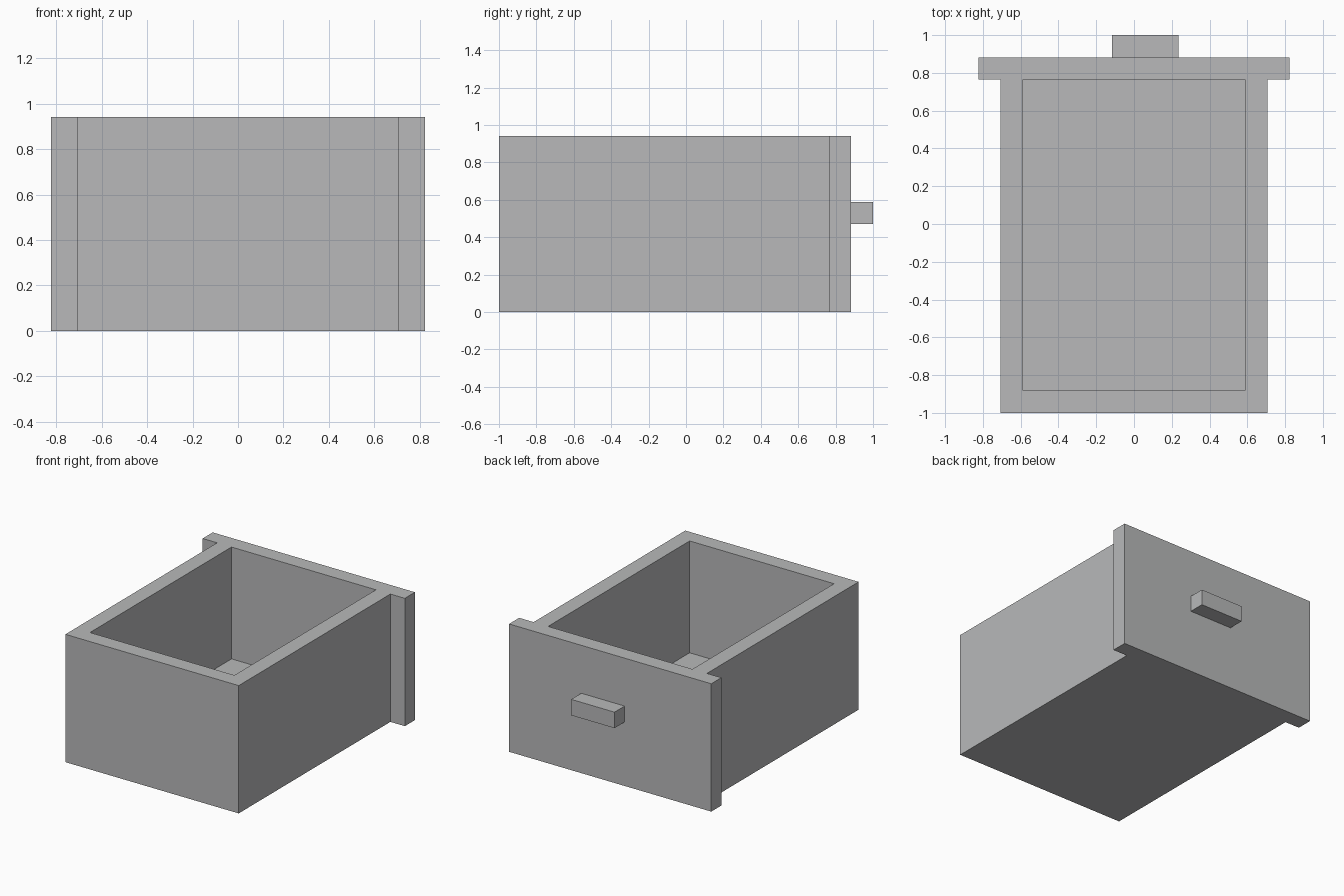
import bpy
import bmesh

cube = bpy.data.objects.get("Cube")
if cube:
    bpy.data.objects.remove(cube, do_unlink=True)

U = 2 / 17  # board thickness, the module for every dimension

grey = bpy.data.materials.new("plain grey")
grey.use_nodes = True
colour = (0.48, 0.485, 0.49, 1)
grey.diffuse_color = colour
grey.node_tree.nodes["Principled BSDF"].inputs["Base Color"].default_value = colour


def prism(name, outline, z0, z1):
    """Extrude an outline (in board thicknesses) from z0 up to z1."""
    bm = bmesh.new()
    base = bm.faces.new([bm.verts.new((x * U, y * U, z0 * U)) for x, y in outline])
    top = bmesh.ops.extrude_face_region(bm, geom=[base])
    verts = [v for v in top["geom"] if isinstance(v, bmesh.types.BMVert)]
    bmesh.ops.translate(bm, verts=verts, vec=(0, 0, (z1 - z0) * U))
    bmesh.ops.recalc_face_normals(bm, faces=bm.faces)
    mesh = bpy.data.meshes.new(name)
    bm.to_mesh(mesh)
    bm.free()
    mesh.materials.append(grey)
    obj = bpy.data.objects.new(name, mesh)
    bpy.context.collection.objects.link(obj)
    return obj


def rect(x0, x1, y0, y1):
    return [(x0, y0), (x1, y0), (x1, y1), (x0, y1)]


# U-shaped side and end walls
prism("drawer_walls", [(-6, 6.5), (-6, -8.5), (6, -8.5), (6, 6.5),
                       (5, 6.5), (5, -7.5), (-5, -7.5), (-5, 6.5)], 0, 8)
# Floor board between the walls
prism("drawer_floor", rect(-5, 5, -7.5, 6.5), 0, 1)
# Wider panel that closes the open end
prism("drawer_panel", rect(-7, 7, 6.5, 7.5), 0, 8)
# Handle bar, set slightly off centre
prism("handle", rect(-1, 2, 7.5, 8.5), 4, 5)
